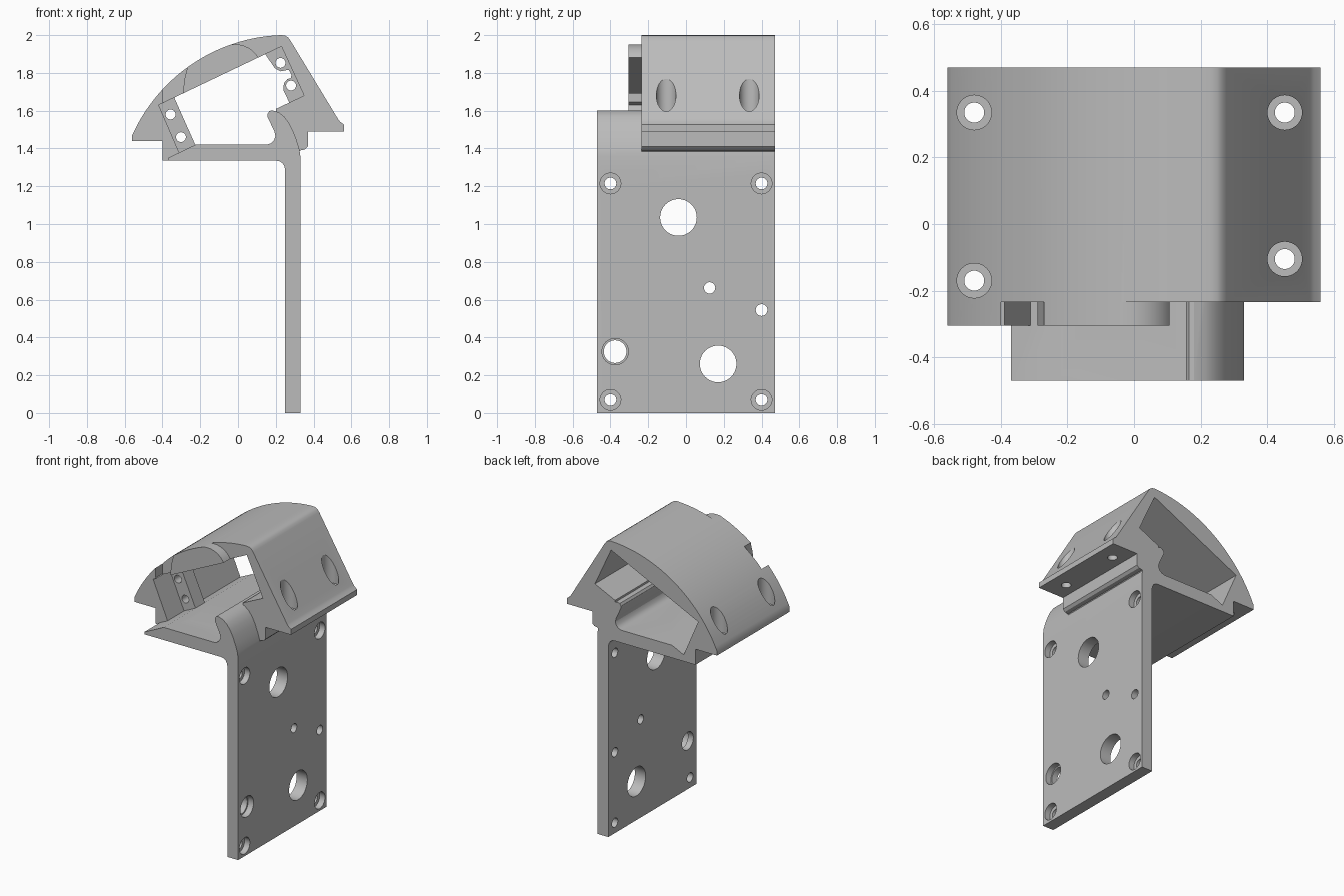
import bpy, bmesh, math
from mathutils import Matrix, Vector

if "Cube" in bpy.data.objects:
    bpy.data.objects.remove(bpy.data.objects["Cube"])

grey = bpy.data.materials.new("plain grey")
grey.diffuse_color = (0.5, 0.5, 0.5, 1)
grey.use_nodes = True
grey.node_tree.nodes["Principled BSDF"].inputs["Base Color"].default_value = grey.diffuse_color


def finish(name, bm):
    bmesh.ops.recalc_face_normals(bm, faces=bm.faces)
    mesh = bpy.data.meshes.new(name)
    bm.to_mesh(mesh)
    bm.free()
    mesh.materials.append(grey)
    ob = bpy.data.objects.new(name, mesh)
    bpy.context.collection.objects.link(ob)
    return ob


def extrude(name, profile, y0, y1):
    """Extrude an x/z profile along y."""
    bm = bmesh.new()
    face = bm.faces.new([bm.verts.new((x, y0, z)) for x, z in profile])
    new = bmesh.ops.extrude_face_region(bm, geom=[face])["geom"]
    bmesh.ops.translate(bm, vec=(0, y1 - y0, 0),
                        verts=[v for v in new if isinstance(v, bmesh.types.BMVert)])
    return finish(name, bm)


def rod(start, end, radius):
    """Cylinder between two points, used for drilling."""
    a, b = Vector(start), Vector(end)
    bm = bmesh.new()
    turn = (b - a).to_track_quat("Z", "Y").to_matrix().to_4x4()
    bmesh.ops.create_cone(bm, cap_ends=True, segments=40, radius1=radius, radius2=radius,
                          depth=(b - a).length, matrix=Matrix.Translation((a + b) / 2) @ turn)
    return finish("drill", bm)


def combine(ob, other, operation="DIFFERENCE"):
    other.hide_render = True
    mod = ob.modifiers.new("combine", "BOOLEAN")
    mod.operation, mod.object, mod.solver = operation, other, "EXACT"
    bpy.context.view_layer.objects.active = ob
    bpy.ops.object.modifier_apply(modifier=mod.name)
    bpy.data.objects.remove(other)


def arc(p, q, r, steps):
    """Points on the circle through p, q, r, running from p to r."""
    (ax, ay), (bx, by), (cx, cy) = p, q, r
    d = 2 * (ax * (by - cy) + bx * (cy - ay) + cx * (ay - by))
    a2, b2, c2 = ax * ax + ay * ay, bx * bx + by * by, cx * cx + cy * cy
    ux = (a2 * (by - cy) + b2 * (cy - ay) + c2 * (ay - by)) / d
    uy = (a2 * (cx - bx) + b2 * (ax - cx) + c2 * (bx - ax)) / d
    rad = math.hypot(ax - ux, ay - uy)
    t0, t1 = math.atan2(ay - uy, ax - ux), math.atan2(cy - uy, cx - ux)
    return [(ux + rad * math.cos(t0 + (t1 - t0) * i / steps),
             uy + rad * math.sin(t0 + (t1 - t0) * i / steps)) for i in range(steps + 1)]


# Domed housing with side flanges
dome = arc((-.56, 1.47), (-.27, 1.828), (.23, 2.0), 36)
body = extrude("domed_mount", dome + [
    (.25, 1.997), (.265, 1.988), (.277, 1.972), (.53, 1.555), (.54, 1.542), (.56, 1.527),
    (.56, 1.49), (.37, 1.49), (.37, 1.41), (.355, 1.395), (.33, 1.39), (.29, 1.335),
    (-.40, 1.335), (-.40, 1.44), (-.56, 1.44)], -.305, .47)

# Slanted opening running through the housing
combine(body, extrude("opening", [
    (-.42, 1.63), (.23, 1.94), (.35, 1.68), (.2, 1.609), (.2, 1.42),
    (-.225, 1.42), (-.31, 1.375)], -.6, .6))

# Stepped front rim: a slot on the left and a rounded end on the right
combine(body, extrude("rim_slot", [
    (-.40, 1.645), (-.29, 1.64), (-.29, 1.71), (-.283, 1.77), (-.27, 1.82), (-.26, 2.1), (-.40, 2.1)],
    -.4, -.235))
combine(body, extrude("rim_end", [(-.07, 2.1), (-.07, 1.95)] +
    arc((-.03, 1.95), (.06, 1.93), (.11, 1.875), 8) +
    [(.11, 1.6), (.11, 1.2), (.7, 1.2), (.7, 2.1)], -.4, -.235))

# Upright plate with shelf and hooked lip
bracket = extrude("plate_and_shelf", [
    (-.37, 1.335), (-.37, 1.35), (-.225, 1.42), (.15, 1.42), (.172, 1.426), (.19, 1.442),
    (.198, 1.465), (.192, 1.492), (.157, 1.565), (.156, 1.582), (.165, 1.597), (.18, 1.602),
    (.215, 1.592), (.245, 1.568), (.27, 1.535), (.29, 1.495), (.31, 1.445), (.325, 1.395),
    (.33, 1.36), (.33, 0), (.25, 0), (.25, 1.285), (.246, 1.305), (.236, 1.322), (.22, 1.332),
    (.205, 1.335)], -.47, .47)
combine(body, bracket, "UNION")

# Screw tabs inside the two ends of the opening
left_tab = [(-.43, 1.63), (-.34, 1.675), (-.222, 1.41), (-.31, 1.365)]
right_tab = [(.14, 1.905), (.235, 1.95), (.36, 1.68), (.273, 1.64), (.24, 1.71), (.243, 1.745),
             (.262, 1.768), (.28, 1.772), (.283, 1.79), (.268, 1.817), (.225, 1.808), (.195, 1.825)]
for tab in (left_tab, right_tab):
    combine(body, extrude("tab", tab, -.13, -.03), "UNION")
for x, z in ((-.357, 1.58), (-.302, 1.46), (.225, 1.853), (.281, 1.733)):
    combine(body, rod((x, -.2, z), (x, .05, z), .026))

# Plate holes: y, z, radius, counterbore radius
for y, z, r, bore in (
        (-.40, 1.215, .031, .055), (.40, 1.215, .031, .055), (-.40, .07, .031, .055),
        (.40, .07, .031, .055), (-.375, .325, .06, .07), (-.04, 1.035, .097, 0),
        (.17, .26, .097, 0), (.125, .662, .03, 0), (.40, .545, .031, 0)):
    combine(body, rod((.2, y, z), (.4, y, z), r))
    if bore:
        combine(body, rod((.29, y, z), (.4, y, z), bore))

# Vertical flange holes with counterbores
for x, y, floor in ((-.48, .335, 1.5), (-.48, -.17, 1.5), (.453, .335, 1.57), (.453, -.105, 1.57)):
    combine(body, rod((x, y, 1.42), (x, y, floor + .03), .03))
    combine(body, rod((x, y, floor), (x, y, 2.1), .052))

bpy.ops.object.select_all(action="DESELECT")
body.select_set(True)
bpy.context.view_layer.objects.active = body
bpy.ops.object.shade_smooth_by_angle(angle=math.radians(30))
